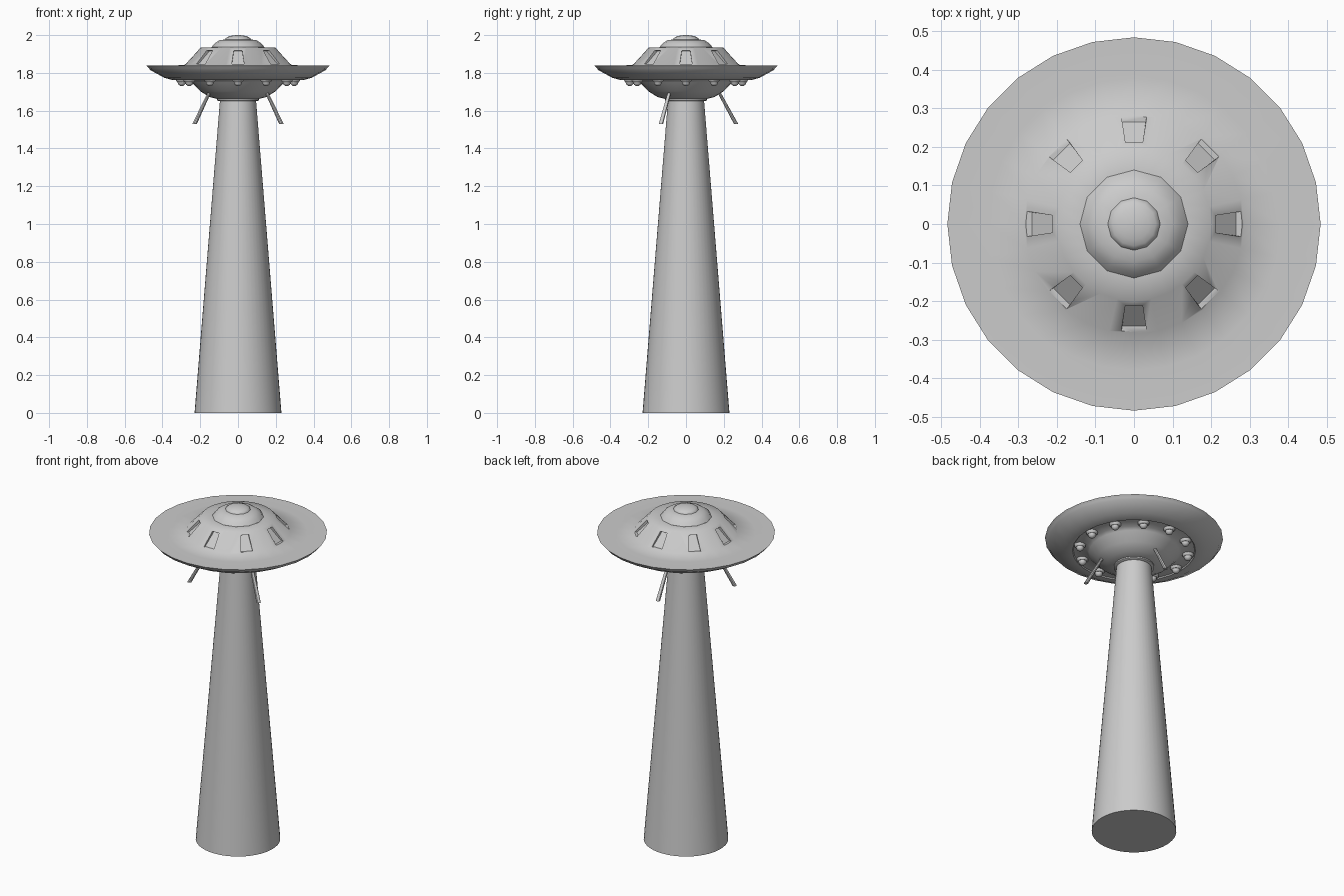
import bpy, bmesh, math
from mathutils import Vector, Matrix

if "Cube" in bpy.data.objects:
    bpy.data.objects.remove(bpy.data.objects["Cube"])


def finish(bm, name, angle=35):
    bmesh.ops.recalc_face_normals(bm, faces=bm.faces)
    me = bpy.data.meshes.new(name)
    bm.to_mesh(me)
    bm.free()
    ob = bpy.data.objects.new(name, me)
    bpy.context.collection.objects.link(ob)
    smooth(ob, angle)
    return ob


def smooth(ob, angle):
    bpy.ops.object.select_all(action='DESELECT')
    ob.select_set(True)
    bpy.context.view_layer.objects.active = ob
    bpy.ops.object.shade_smooth_by_angle(angle=math.radians(angle))


def bridge(bm, rings):
    for a, b in zip(rings, rings[1:]):
        n = len(a)
        for i in range(n):
            bm.faces.new((a[i], a[(i + 1) % n], b[(i + 1) % n], b[i]))
    bm.faces.new(rings[0])
    bm.faces.new(rings[-1])


def rings_solid(bm, sections, n):
    """Stack of horizontal circles (x, y, z, radius), capped."""
    bridge(bm, [[bm.verts.new((x + r * math.cos(math.tau * i / n),
                               y + r * math.sin(math.tau * i / n), z))
                 for i in range(n)] for x, y, z, r in sections])


def lathe(name, profile, n, angle=35):
    bm = bmesh.new()
    rings_solid(bm, [(0, 0, z, r) for r, z in profile], n)
    return finish(bm, name, angle)


# light beam
lathe("beam", [(0.23, 0), (0.095, 1.66)], 48)

# saucer hull
hull = lathe("saucer_hull", [
    (0.10, 1.66), (0.15, 1.672), (0.20, 1.703), (0.245, 1.75), (0.26, 1.765),
    (0.33, 1.768), (0.335, 1.762), (0.35, 1.763), (0.39, 1.774), (0.465, 1.815),
    (0.472, 1.826), (0.484, 1.838), (0.38, 1.837), (0.285, 1.842),
    (0.20, 1.933), (0.13, 1.936)], 28, 50)

# window recesses: wedge-shaped cutters, deeper at the top
bm = bmesh.new()
for k in range(8):
    rot = Matrix.Rotation(math.tau * k / 8, 3, 'Z')
    rings = []
    for s in (-1, 1):
        pts = [(0.192, 0.022, 1.915), (0.265, 0.032, 1.846),
               (0.32, 0.034, 1.848), (0.25, 0.025, 1.945), (0.21, 0.022, 1.918)]
        rings.append([bm.verts.new(rot @ Vector((x, s * w, z))) for x, w, z in pts])
    bridge(bm, rings)
cutter = finish(bm, "window_cutter")
cutter.hide_render = True
mod = hull.modifiers.new("windows", 'BOOLEAN')
mod.operation = 'DIFFERENCE'
mod.solver = 'EXACT'
mod.object = cutter
bpy.context.view_layer.objects.active = hull
bpy.ops.object.modifier_apply(modifier=mod.name)
bpy.data.objects.remove(cutter)
smooth(hull, 50)

# stepped dome and its cap
lathe("upper_dome", [(0.14, 1.925), (0.14, 1.936), (0.125, 1.955),
                     (0.098, 1.973), (0.06, 1.978)], 12)
lathe("dome_cap", [(0.07, 1.97)] + [
    (0.07 * math.cos(t * math.pi / 10), 1.975 + 0.025 * math.sin(t * math.pi / 10))
    for t in range(1, 5)] + [(0.003, 2.0)], 12, 50)

# neck collar
lathe("neck_collar", [(0.102, 1.65), (0.11, 1.655), (0.11, 1.67)], 28)

# ring of lamps below the hull
bm = bmesh.new()
for k in range(12):
    a = math.tau * k / 12
    x, y = 0.298 * math.cos(a), 0.298 * math.sin(a)
    rings_solid(bm, [(x, y, 1.772, 0.033), (x, y, 1.76, 0.031), (x, y, 1.752, 0.024)], 14)
    bmesh.ops.create_uvsphere(bm, u_segments=12, v_segments=8, radius=0.022,
                              matrix=Matrix.Translation((x, y, 1.752)))
finish(bm, "lamps")

# three landing legs
bm = bmesh.new()
for k in range(3):
    a = math.radians(90 + 120 * k)
    c, s = math.cos(a), math.sin(a)
    rings_solid(bm, [(r * c, r * s, z, w) for r, z, w in
                     ((0.265, 1.53, 0.012), (0.165, 1.715, 0.009))], 10)
finish(bm, "landing_legs")
